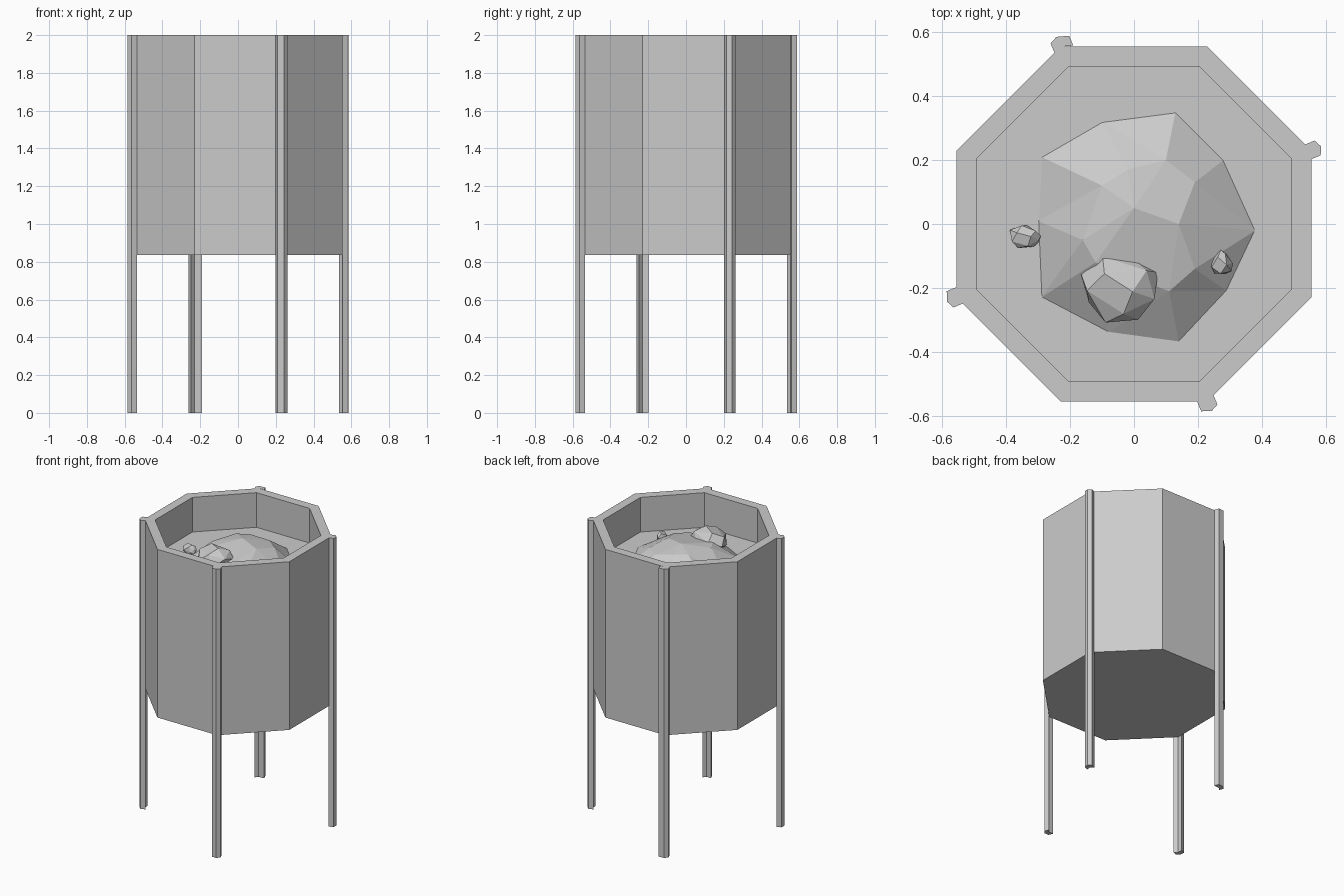
import bpy, bmesh, math, random
from math import cos, sin, radians
from mathutils import Vector
from mathutils.geometry import delaunay_2d_cdt

cube = bpy.data.objects.get("Cube")
if cube:
    bpy.data.objects.remove(cube)

TOP, BASE, FLOOR = 2.0, 0.835, 1.76
OUTER, INNER = 0.6, 0.533

grey = bpy.data.materials.new("plain_grey")
grey.use_nodes = True
COLOUR = (0.6, 0.6, 0.6, 1)
grey.diffuse_color = COLOUR
grey.node_tree.nodes["Principled BSDF"].inputs["Base Color"].default_value = COLOUR


def finish(name, bm):
    """Turn a bmesh into a flat-shaded grey object."""
    bmesh.ops.recalc_face_normals(bm, faces=bm.faces)
    mesh = bpy.data.meshes.new(name)
    bm.to_mesh(mesh)
    bm.free()
    mesh.materials.append(grey)
    obj = bpy.data.objects.new(name, mesh)
    bpy.context.collection.objects.link(obj)
    return obj


def loft(name, rings):
    """Join equal-length rings of points with quads and cap both ends."""
    bm = bmesh.new()
    rows = [[bm.verts.new(p) for p in ring] for ring in rings]
    for a, b in zip(rows, rows[1:]):
        for i in range(len(a)):
            j = (i + 1) % len(a)
            bm.faces.new((a[i], a[j], b[j], b[i]))
    bm.faces.new(rows[0])
    bm.faces.new(rows[-1])
    return finish(name, bm)


def octagon(radius, z):
    angles = [radians(22.5 + 45 * i) for i in range(8)]
    return [(radius * cos(a), radius * sin(a), z) for a in angles]


# Open-topped octagonal tank with a raised inner floor
loft("tank", [octagon(OUTER, BASE), octagon(OUTER, TOP),
              octagon(INNER, TOP), octagon(INNER, FLOOR)])


# Angle-section legs wrapping every second corner
def leg(name, angle, right=0.025, left=0.025):
    out = Vector((cos(angle), sin(angle)))
    side = Vector((-out.y, out.x))
    section = [(0.6, 0), (0.588, -right), (0.621, -right),
               (0.633, 0), (0.621, left), (0.588, left)]
    flat = [out * r + side * t for r, t in section]
    loft(name, [[(p.x, p.y, z) for p in flat] for z in (0, TOP)])


leg("left_leg", radians(22.5))
leg("back_leg", radians(112.5), right=0.038)
leg("right_leg", radians(202.5), right=0.03)
leg("front_leg", radians(292.5), right=0.03)

# Faceted mound lying on the tank floor
rim = [(-.29, .21), (-.3, .01), (-.29, -.23), (-.08, -.34), (.14, -.37),
       (.29, -.21), (.38, -.02), (.28, .2), (.13, .35), (-.1, .32)]
crown = [(-.1, .12), (-.16, -.05), (-.12, -.12), (.11, -.21), (.19, -.14),
         (.14, 0), (.19, .13), (.1, .2), (-.02, .17)]
peak = (0, .05)
points = [Vector(p) for p in rim + crown + [peak]]
n = len(rim)
border = [(i, (i + 1) % n) for i in range(n)]
flat, _, tris, *_ = delaunay_2d_cdt(points, border, [list(range(n))], 1, 1e-5)
bm = bmesh.new()
verts = []
for p in flat:
    on_rim = any((p - q).length < 0.001 for q in points[:n])
    rise = -0.002 if on_rim else 0.15 * (1 - (p.length / 0.4) ** 2)
    verts.append(bm.verts.new((p.x, p.y, FLOOR + rise)))
for t in tris:
    bm.faces.new([verts[i] for i in t])
finish("mound", bm)


# Chunky rocks: hulls of jittered points spread over an ellipsoid
def rock(name, centre, size, seed, count=18):
    rng = random.Random(seed)
    bm = bmesh.new()
    for i in range(count):
        h = 1 - (2 * i + 1) / count
        a = i * 2.4 + rng.uniform(-0.3, 0.3)
        r = math.sqrt(1 - h * h)
        d = Vector((r * cos(a), r * sin(a), h)) * rng.uniform(0.9, 1.08)
        bm.verts.new([c + s * k for c, s, k in zip(centre, size, d)])
    hull = bmesh.ops.convex_hull(bm, input=bm.verts)
    spare = [v for v in hull["geom_interior"] if isinstance(v, bmesh.types.BMVert)]
    bmesh.ops.delete(bm, geom=spare, context="VERTS")
    bmesh.ops.dissolve_limit(bm, angle_limit=radians(14), verts=bm.verts, edges=bm.edges)
    finish(name, bm)


rock("large_rock", (-.045, -.205, 1.855), (.125, .122, .085), 3)
rock("side_rock", (-.34, -.04, 1.775), (.052, .04, .035), 5)
rock("small_rock", (.275, -.125, 1.82), (.037, .042, .035), 8, 14)
